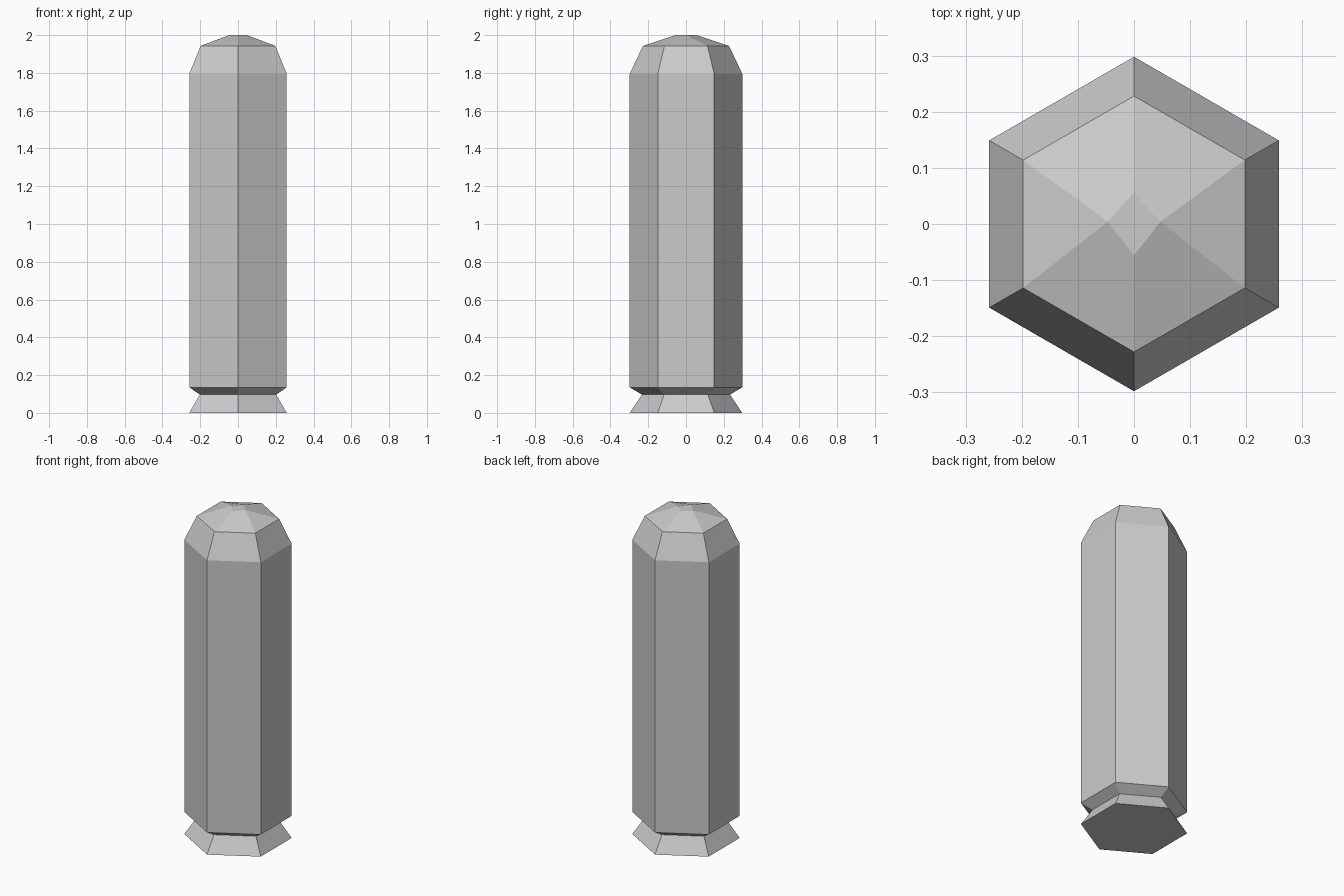
import bpy
import bmesh
from math import sin, cos, tau

cube = bpy.data.objects.get("Cube")
if cube:
    bpy.data.objects.remove(cube, do_unlink=True)

grey = bpy.data.materials.new("plain grey")
grey.use_nodes = True
colour = (0.6, 0.6, 0.6, 1)
grey.diffuse_color = colour
grey.node_tree.nodes["Principled BSDF"].inputs["Base Color"].default_value = colour

SIDES = 6
# Profile from the flared foot to the shoulder: (radius, height)
PROFILE = [(0.298, 0), (0.233, 0.097), (0.298, 0.135), (0.298, 1.795), (0.228, 1.943)]

bm = bmesh.new()


def ring(radius, z):
    """Hexagon with corners on the front and back."""
    return [bm.verts.new((radius * sin(tau * i / SIDES), radius * cos(tau * i / SIDES), z))
            for i in range(SIDES)]


# Foot, neck, shaft and shoulder
rings = [ring(r, z) for r, z in PROFILE]
bm.faces.new(rings[0])
for low, high in zip(rings, rings[1:]):
    for i in range(SIDES):
        j = (i + 1) % SIDES
        bm.faces.new((low[i], low[j], high[j], high[i]))

# Cap, with the hexagon narrowing to a small flat diamond
back, right, front, left = [bm.verts.new((x, y, 2)) for x, y in
                            ((0, 0.056), (0.047, 0.004), (0, -0.056), (-0.047, 0.004))]
inner = [back, right, right, front, left, left]
outer = rings[-1]
for i in range(SIDES):
    j = (i + 1) % SIDES
    corners = [outer[i], outer[j], inner[j]]
    if inner[i] != inner[j]:
        corners.append(inner[i])
    bm.faces.new(corners)
bm.faces.new((back, right, front, left))

bmesh.ops.recalc_face_normals(bm, faces=bm.faces)
mesh = bpy.data.meshes.new("hexagonal_post")
bm.to_mesh(mesh)
bm.free()
mesh.materials.append(grey)
post = bpy.data.objects.new("hexagonal_post", mesh)
bpy.context.collection.objects.link(post)
